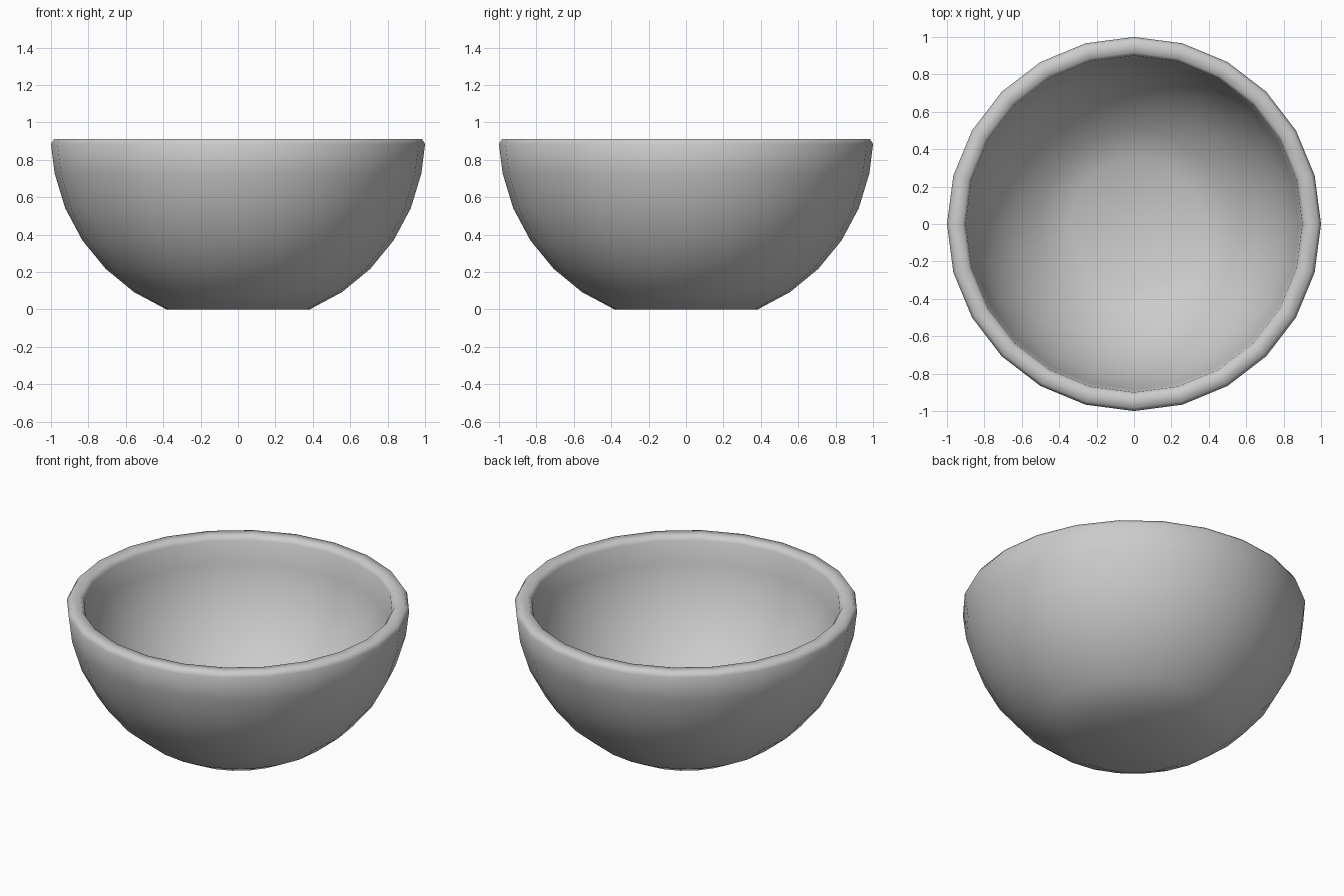
import bpy, bmesh
from math import sin, cos, pi, radians

if "Cube" in bpy.data.objects:
    bpy.data.objects.remove(bpy.data.objects["Cube"])

SEG = 24
CENTRE = 0.924  # height of the sphere centre

# Outer wall: rings of a unit sphere, cut flat at the base
outer = [(sin(radians(a)), CENTRE - cos(radians(a)))
         for a in (22.5, 33.75, 45, 56.25, 67.5, 78.75)]
# Softly rounded rim
rim = [(1.0, 0.885), (0.983, 0.912), (0.917, 0.912), (0.9, 0.885)]
# Inner wall: concentric sphere, one wall thickness inside
inner = [(0.9 * r, CENTRE - 0.9 * (CENTRE - z)) for r, z in reversed(outer)]
profile = outer + rim + inner

bm = bmesh.new()
rings = [[bm.verts.new((r * cos(2 * pi * i / SEG), r * sin(2 * pi * i / SEG), z))
          for i in range(SEG)] for r, z in profile]
for a, b in zip(rings, rings[1:]):
    for i in range(SEG):
        j = (i + 1) % SEG
        bm.faces.new((a[i], a[j], b[j], b[i]))

# Flat base and inside floor
bm.faces.new(list(reversed(rings[0])))
bm.faces.new(rings[-1])
bmesh.ops.recalc_face_normals(bm, faces=bm.faces[:])
for f in bm.faces:
    f.smooth = True

mesh = bpy.data.meshes.new("bowl")
bm.to_mesh(mesh)
bm.free()
bowl = bpy.data.objects.new("bowl", mesh)
bpy.context.collection.objects.link(bowl)
